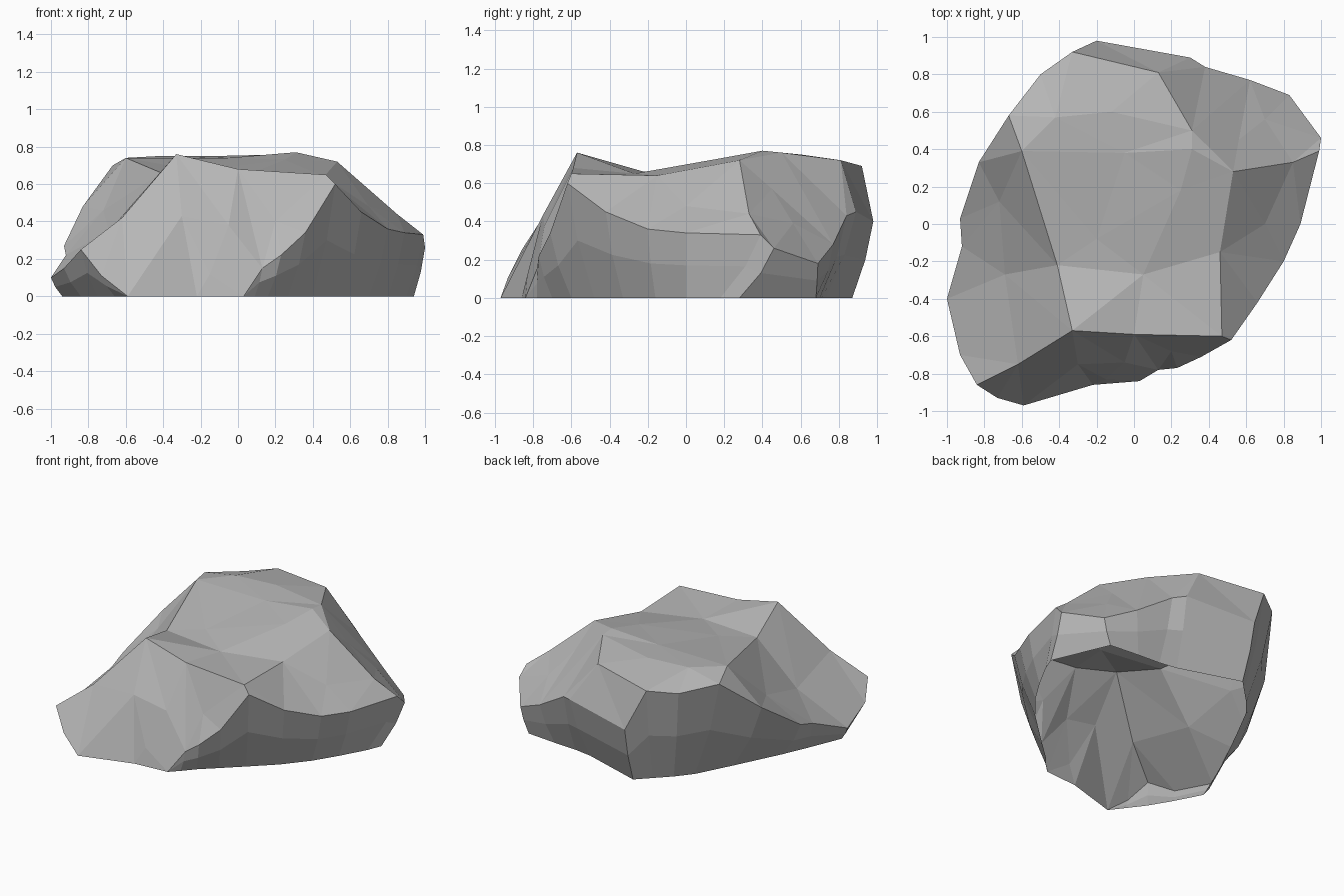
import bpy
import bmesh
from mathutils import Vector
from mathutils.geometry import delaunay_2d_cdt

default_cube = bpy.data.objects.get("Cube")
if default_cube:
    bpy.data.objects.remove(default_cube, do_unlink=True)

UNIT = 0.01  # the outlines below are in hundredths

# widest outline, counter-clockwise: x, y, height, then x, y of the foot below
rim = [
    (52, -62, 60, 40, -48), (66, -42, 45, 56, -33), (80, -20, 36, 70, -16),
    (89, 0, 34, 80, 0), (99, 39, 33, 90, 18), (100, 46, 26, 94, 28),
    (83, 69, 18, 77, 68), (62, 77, 28, 55, 70), (38, 84, 43, 38, 71),
    (30, 89, 45, 25, 73), (-20, 98, 40, -19, 87), (-33, 92, 69, -28, 78),
    (-50, 80, 67, -38, 68), (-67, 58, 70, -47, 57), (-83, 33, 48, -60, 32),
    (-93, 3, 27, -76, 0), (-92, -12, 22, -84, -18), (-100, -40, 10, -94, -42),
    (-93, -70, 15, -84, -61), (-84, -86, 25, -75, -76),
    (-73, -93, 11, -66, -88), (-59, -97, 0, -59, -97), (-22, -86, 0, -22, -86),
    (3, -84, 0, 3, -84), (13, -78, 15, 9, -78), (23, -77, 22, 16, -70),
    (36, -71, 34, 27, -60),
]

# sharp crest running round the sunken crown
crest = [
    (-33, 92, 69), (13, 81, 72), (31, 50, 76), (53, 28, 72), (46, -15, 64),
    (47, -60, 65), (0, -59, 68), (-33, -57, 76), (-41, -22, 66),
    (-60, 39, 74), (-67, 58, 70),
]

# ridges falling from the crest to the rim
spurs = [
    [(53, 28, 72), (85, 33, 44), (99, 39, 33)],
    [(-33, -57, 76), (-62, -75, 42), (-84, -86, 25)],
    [(13, 81, 72), (30, 89, 45)],
    [(47, -60, 65), (52, -62, 60)],
]

# dents and bumps between the ridges
facets = [
    (31, 40, 77), (-5, 38, 74), (25, 18, 73), (-20, -8, 67), (5, -27, 65),
    (-42, 57, 75), (-12, 60, 75), (-72, 12, 46), (-69, -27, 35),
    (-30, -75, 43), (-5, -74, 38), (20, -68, 40), (-15, -83, 12),
    (70, 0, 48), (56, 45, 57), (70, 56, 39),
]

points = []
lookup = {}
creases = []


def point_index(point):
    """Return the index of a surface point, adding it when it is new."""
    key = tuple(point[:2])
    if key not in lookup:
        lookup[key] = len(points)
        points.append(Vector(point[:3]) * UNIT)
    return lookup[key]


def add_chain(chain, closed=False):
    """Register a run of points joined by creases."""
    indices = [point_index(point) for point in chain]
    following = indices[1:] + (indices[:1] if closed else [])
    creases.extend(zip(indices, following))


add_chain(rim, closed=True)
add_chain(crest)
for spur in spurs:
    add_chain(spur)
for facet in facets:
    point_index(facet)

# upper surface: triangulate the plan, keeping every crease
plan = [point.to_2d() for point in points]
coords, _, triangles, sources, _, _ = delaunay_2d_cdt(plan, creases, [], 1, 1e-5)

bm = bmesh.new()
upper = []
for coord, source in zip(coords, sources):
    upper.append(bm.verts.new((coord.x, coord.y, points[source[0]].z)))
for triangle in triangles:
    bm.faces.new([upper[i] for i in triangle])


# sides: rim, slightly bulging waist and open foot
def side_ring(level, spread):
    """Ring below the rim; spread goes from the foot outline to the rim."""
    ring = []
    for x, y, z, foot_x, foot_y in rim:
        place = Vector((foot_x, foot_y, 0)).lerp(Vector((x, y, 0)), spread)
        place.z = z * level
        ring.append(bm.verts.new(place * UNIT))
    return ring


rings = [side_ring(1, 1), side_ring(0.5, 0.62), side_ring(0, 0)]
for high, low in zip(rings, rings[1:]):
    for i in range(len(rim)):
        j = (i + 1) % len(rim)
        bm.faces.new((low[i], low[j], high[j], high[i]))

bmesh.ops.remove_doubles(bm, verts=bm.verts[:], dist=0.0005)
bmesh.ops.dissolve_degenerate(bm, edges=bm.edges[:], dist=0.0005)

# single stone colour, flat facets
stone = bpy.data.materials.new("grey_stone")
stone.use_nodes = True
grey = (0.48, 0.48, 0.48, 1)
stone.diffuse_color = grey
for node in stone.node_tree.nodes:
    if node.type == 'BSDF_PRINCIPLED':
        node.inputs["Base Color"].default_value = grey
        node.inputs["Roughness"].default_value = 0.9

mesh = bpy.data.meshes.new("boulder")
bm.to_mesh(mesh)
bm.free()
mesh.materials.append(stone)
boulder = bpy.data.objects.new("boulder", mesh)
bpy.context.collection.objects.link(boulder)
